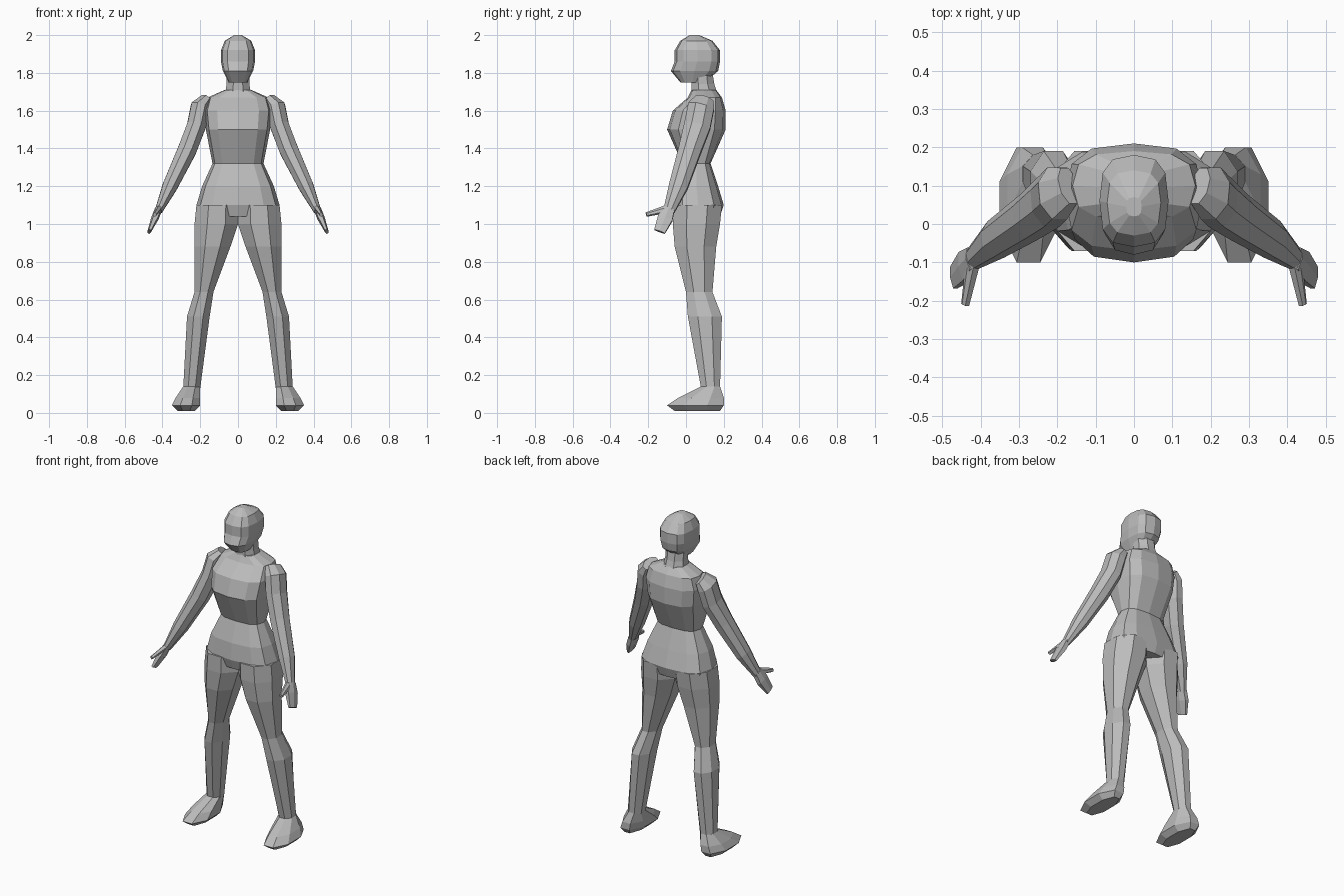
import bpy, bmesh, math
from mathutils import Vector

cube = bpy.data.objects.get("Cube")
if cube:
    bpy.data.objects.remove(cube, do_unlink=True)

SHADE = (.5, .5, .5, 1)
grey = bpy.data.materials.new("plain grey")
grey.use_nodes = True
grey.diffuse_color = SHADE
grey.node_tree.nodes["Principled BSDF"].inputs["Base Color"].default_value = SHADE


def outline(sides, power=1, turn=0):
    """Polygon in the unit square; a power below one makes it boxier."""
    angles = [math.tau * (i + turn) / sides for i in range(sides)]
    points = [(math.sin(a), -math.cos(a)) for a in angles]
    points = [[math.copysign(abs(v) ** power, v) for v in p] for p in points]
    reach = [max(abs(p[axis]) for p in points) for axis in (0, 1)]
    return [(x / reach[0], y / reach[1]) for x, y in points]


RIDGED = outline(sides=12, power=.7)
EIGHT_SIDED = outline(sides=8, turn=.5)
SIX_SIDED = outline(sides=6, power=.7, turn=.5)


def loft(name, rings, mirrored=False):
    """Skin a stack of equal-sized rings and cap both ends."""
    bm = bmesh.new()
    rows = [[bm.verts.new(p) for p in ring] for ring in rings]
    for low, high in zip(rows, rows[1:]):
        for i in range(len(low)):
            bm.faces.new((low[i - 1], low[i], high[i], high[i - 1]))
    bm.faces.new(rows[0])
    bm.faces.new(rows[-1])
    bmesh.ops.recalc_face_normals(bm, faces=bm.faces)
    mesh = bpy.data.meshes.new(name)
    bm.to_mesh(mesh)
    bm.free()
    mesh.materials.append(grey)
    obj = bpy.data.objects.new(name, mesh)
    bpy.context.collection.objects.link(obj)
    if mirrored:
        obj.modifiers.new("Mirror", 'MIRROR')


def level(shape, height, inner, outer, front, back):
    """Horizontal ring that fills the given limits."""
    middle, depth = (front + back) / 2, (back - front) / 2
    centre, width = (inner + outer) / 2, (outer - inner) / 2
    return [(centre + width * x, middle + depth * y, height) for x, y in shape]


def body_ring(height, half_width, front, back):
    return level(RIDGED, height, -half_width, half_width, front, back)


def limb_ring(height, inner, outer, front, back):
    return level(EIGHT_SIDED, height, inner, outer, front, back)


def station(x, y, z, thick, deep):
    return Vector((x, y, z)), thick, deep


def tube(name, shape, path):
    """Mirrored limb whose rings stand square to its path."""
    rings = []
    for i, (centre, thick, deep) in enumerate(path):
        before, after = path[max(i - 1, 0)][0], path[min(i + 1, len(path) - 1)][0]
        along = (after - before).normalized()
        across = Vector((0, 1, 0)).cross(along).normalized()
        forward = along.cross(across)
        rings.append([centre + across * thick * x + forward * deep * y for x, y in shape])
    loft(name, rings, mirrored=True)


# Trunk from hips to the base of the neck
loft("torso", [
    body_ring(height=1.04, half_width=.2, front=-.05, back=.18),
    body_ring(height=1.1, half_width=.22, front=-.07, back=.2),
    body_ring(height=1.2, half_width=.19, front=-.06, back=.17),
    body_ring(height=1.32, half_width=.135, front=-.02, back=.13),
    body_ring(height=1.5, half_width=.17, front=-.1, back=.21),
    body_ring(height=1.6, half_width=.18, front=-.07, back=.21),
    body_ring(height=1.67, half_width=.16, front=.01, back=.19),
    body_ring(height=1.71, half_width=.07, front=.03, back=.16),
])
loft("neck", [
    limb_ring(height=1.68, inner=-.07, outer=.07, front=.03, back=.17),
    limb_ring(height=1.74, inner=-.06, outer=.06, front=.03, back=.15),
    limb_ring(height=1.8, inner=-.06, outer=.06, front=.03, back=.14),
])

# Head from chin to crown
loft("head", [
    body_ring(height=1.75, half_width=.05, front=-.03, back=.1),
    body_ring(height=1.81, half_width=.08, front=-.08, back=.17),
    body_ring(height=1.86, half_width=.09, front=-.06, back=.18),
    body_ring(height=1.92, half_width=.09, front=-.06, back=.18),
    body_ring(height=1.97, half_width=.07, front=-.03, back=.14),
    body_ring(height=2, half_width=.02, front=.02, back=.07),
])

# Legs from hip through knee and calf to ankle
loft("leg", [
    limb_ring(height=1.1, inner=0, outer=.22, front=-.07, back=.19),
    limb_ring(height=1, inner=0, outer=.23, front=-.07, back=.18),
    limb_ring(height=.88, inner=.04, outer=.23, front=-.06, back=.16),
    limb_ring(height=.64, inner=.13, outer=.23, front=0, back=.14),
    limb_ring(height=.51, inner=.15, outer=.27, front=.01, back=.19),
    limb_ring(height=.13, inner=.2, outer=.29, front=.08, back=.18),
], mirrored=True)

# Feet from sole to ankle
loft("foot", [
    limb_ring(height=.01, inner=.23, outer=.32, front=-.06, back=.18),
    limb_ring(height=.04, inner=.2, outer=.35, front=-.1, back=.2),
    limb_ring(height=.08, inner=.2, outer=.33, front=-.04, back=.2),
    limb_ring(height=.14, inner=.2, outer=.29, front=.08, back=.18),
], mirrored=True)

# Arms, hands and thumbs
tube("arm", EIGHT_SIDED, [
    station(x=.17, y=.1, z=1.66, thick=.03, deep=.05),
    station(x=.2, y=.08, z=1.62, thick=.05, deep=.07),
    station(x=.22, y=.06, z=1.52, thick=.05, deep=.07),
    station(x=.27, y=.02, z=1.39, thick=.05, deep=.06),
    station(x=.36, y=-.04, z=1.2, thick=.04, deep=.05),
    station(x=.42, y=-.09, z=1.07, thick=.02, deep=.03),
])
tube("hand", SIX_SIDED, [
    station(x=.42, y=-.09, z=1.08, thick=.02, deep=.03),
    station(x=.44, y=-.11, z=1.03, thick=.02, deep=.04),
    station(x=.47, y=-.14, z=.96, thick=.01, deep=.03),
])
tube("thumb", SIX_SIDED, [
    station(x=.42, y=-.1, z=1.08, thick=.015, deep=.02),
    station(x=.44, y=-.21, z=1.05, thick=.01, deep=.01),
])
